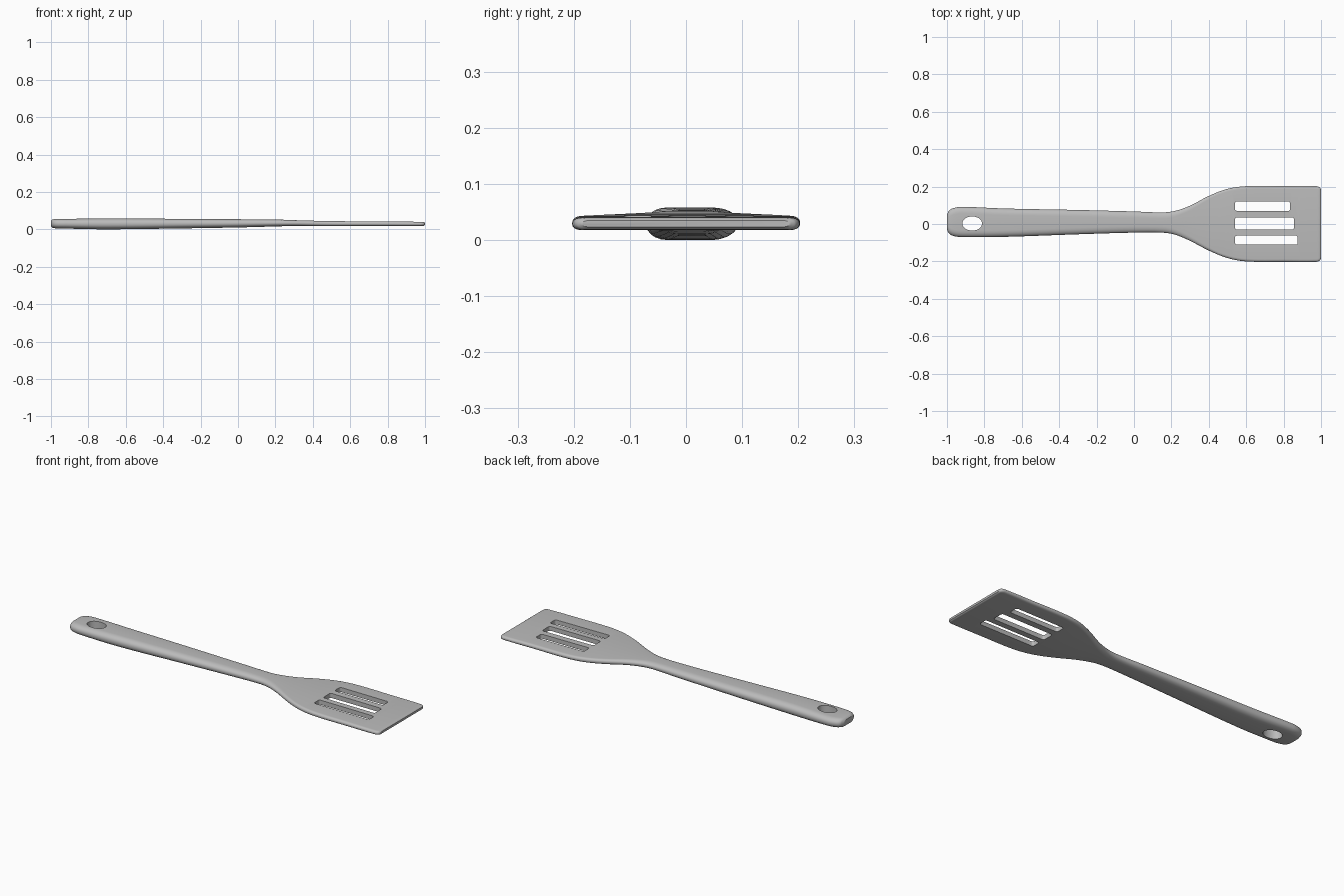
import bpy
import bmesh
from math import sin, cos, pi
from mathutils import Vector

default_cube = bpy.data.objects.get("Cube")
if default_cube:
    bpy.data.objects.remove(default_cube, do_unlink=True)

# Material
grey = bpy.data.materials.new("plain grey")
grey.use_nodes = True
colour = (0.5, 0.5, 0.5, 1)
grey.diffuse_color = colour
grey.node_tree.nodes["Principled BSDF"].inputs["Base Color"].default_value = colour

# Stations along the spatula: x, right edge, left edge, underside, top
STATIONS = [
    (-1, -.03, .05, .015, .046),
    (-.99, -.05, .071, .008, .053),
    (-.965, -.064, .085, .005, .056),
    (-.92, -.07, .092, .004, .056),
    (-.7, -.069, .083, 0, .058),
    (-.3, -.055, .075, .005, .056),
    (0, -.046, .067, .01, .054),
    (.15, -.046, .062, .014, .053),
    (.22, -.057, .07, .016, .052),
    (.3, -.09, .098, .018, .049),
    (.4, -.142, .15, .018, .046),
    (.5, -.182, .188, .018, .044),
    (.6, -.2, .202, .018, .043),
    (.8, -.202, .202, .018, .042),
    (.975, -.202, .202, .018, .04),
    (.993, -.196, .196, .019, .039),
    (1, -.185, .185, .023, .035),
]


def smooth_stations(rows, steps=4):
    """Finite-difference Hermite interpolation of every column over x."""
    def slope(i, k):
        lo, hi = max(i - 1, 0), min(i + 1, len(rows) - 1)
        return (rows[hi][k] - rows[lo][k]) / (rows[hi][0] - rows[lo][0])

    result = []
    for i in range(len(rows) - 1):
        a, b = rows[i], rows[i + 1]
        dx = b[0] - a[0]
        for s in range(steps):
            t = s / steps
            row = [a[0] + dx * t]
            for k in range(1, len(a)):
                row.append(a[k] * (2 * t**3 - 3 * t**2 + 1)
                           + b[k] * (3 * t**2 - 2 * t**3)
                           + slope(i, k) * dx * (t**3 - 2 * t**2 + t)
                           + slope(i + 1, k) * dx * (t**3 - t**2))
            result.append(row)
    return result + [list(rows[-1])]


def rounded_outline(u0, u1, v0, v1, ru, rv, n):
    """Rectangle with elliptical corners, as a list of (u, v)."""
    points = []
    corners = [(u1 - ru, v1 - rv), (u0 + ru, v1 - rv),
               (u0 + ru, v0 + rv), (u1 - ru, v0 + rv)]
    for q, (cu, cv) in enumerate(corners):
        for j in range(n + 1):
            angle = (q + j / n) * pi / 2
            points.append((cu + ru * cos(angle), cv + rv * sin(angle)))
    return points


def loft(name, rings):
    """Bridge equal rings of points and cap both ends."""
    bm = bmesh.new()
    loops = [[bm.verts.new(Vector(p)) for p in ring] for ring in rings]
    for a, b in zip(loops, loops[1:]):
        for i in range(len(a)):
            j = (i + 1) % len(a)
            bm.faces.new((a[i], a[j], b[j], b[i]))
    bm.faces.new(loops[0])
    bm.faces.new(loops[-1])
    bmesh.ops.recalc_face_normals(bm, faces=bm.faces)
    mesh = bpy.data.meshes.new(name)
    bm.to_mesh(mesh)
    bm.free()
    mesh.materials.append(grey)
    obj = bpy.data.objects.new(name, mesh)
    bpy.context.collection.objects.link(obj)
    return obj


# Handle and blade in one carved piece
rings = []
for x, y0, y1, z0, z1 in smooth_stations(STATIONS):
    blend = min(max((x - .15) / .3, 0), 1)
    edge = min(.035 - .02 * blend, (y1 - y0) * .3)
    section = rounded_outline(y0, y1, z0, z1, edge, (z1 - z0) * .44, 5)
    rings.append([(x, y, z) for y, z in section])
spatula = loft("spatula", rings)


def cut(name, x0, x1, y0, y1, rx, ry, n):
    """Cut a straight opening through the spatula."""
    outline = rounded_outline(x0, x1, y0, y1, rx, ry, n)
    cutter = loft(name, [[(x, y, z) for x, y in outline] for z in (-.1, .2)])
    cutter.hide_render = True
    modifier = spatula.modifiers.new(name, "BOOLEAN")
    modifier.operation = "DIFFERENCE"
    modifier.solver = "EXACT"
    modifier.object = cutter
    bpy.ops.object.modifier_apply(modifier=name)
    bpy.data.objects.remove(cutter, do_unlink=True)


bpy.ops.object.select_all(action="DESELECT")
bpy.context.view_layer.objects.active = spatula
spatula.select_set(True)

# Blade slots, each reaching a little further than the last
for name, end, y0, y1 in [("left_slot", .835, .07, .12),
                          ("middle_slot", .855, -.03, .035),
                          ("right_slot", .875, -.11, -.062)]:
    cut(name, .54, end, y0, y1, .01, .01, 3)

# Hanging hole
cut("hanging_hole", -.917, -.813, -.035, .04, .05, .036, 8)

bpy.ops.object.shade_smooth_by_angle(angle=pi / 5)
